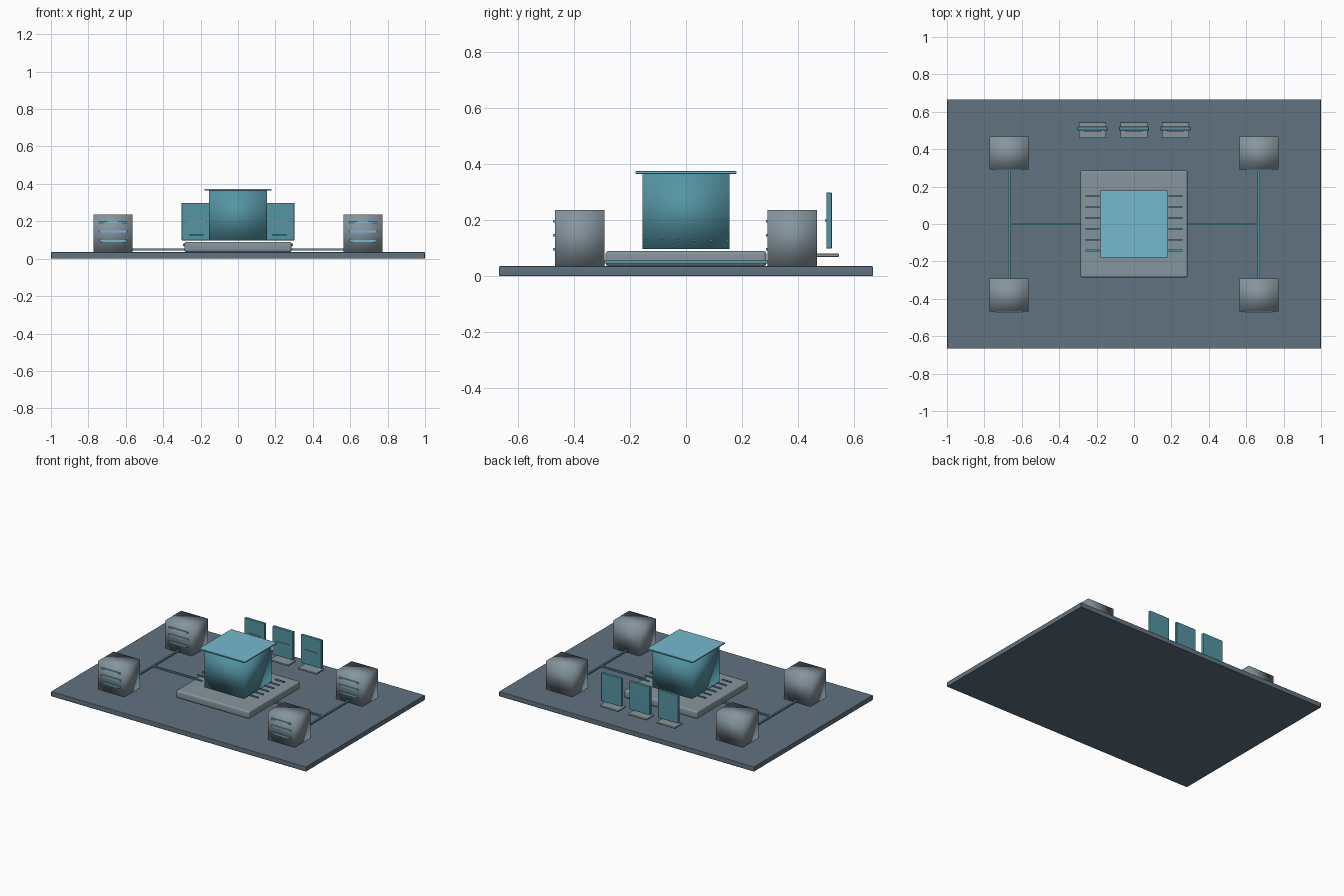
import bpy

cube = bpy.data.objects.get("Cube")
if cube:
    bpy.data.objects.remove(cube, do_unlink=True)


def material(name, r, g, b):
    m = bpy.data.materials.new(name)
    m.use_nodes = True
    m.diffuse_color = (r, g, b, 1)
    m.node_tree.nodes["Principled BSDF"].inputs["Base Color"].default_value = (r, g, b, 1)
    return m


SLATE = material("slate blue", 0.12, 0.17, 0.22)
GREY = material("cool grey", 0.24, 0.30, 0.34)
TEAL = material("teal", 0.09, 0.30, 0.37)
CYAN = material("pale cyan", 0.18, 0.49, 0.62)


def box(name, mat, centre, size, smooth=False, bevel=0):
    """Box from its centre and full size, optionally smooth or with rounded edges."""
    bpy.ops.mesh.primitive_cube_add(size=1, location=centre)
    o = bpy.context.object
    o.name = name
    o.scale = size
    bpy.ops.object.transform_apply(location=False, rotation=False, scale=True)
    o.data.materials.append(mat)
    if smooth:
        bpy.ops.object.shade_smooth()
    if bevel:
        mod = o.modifiers.new("rounded edges", "BEVEL")
        mod.width = bevel
        mod.segments = 2
        bpy.ops.object.shade_smooth()
        o.modifiers.new("flat faces", "WEIGHTED_NORMAL")
    return o


# Ground slab and raised platform
box("base", SLATE, (0, 0, 0.0175), (2, 1.333, 0.035), bevel=0.004)
box("platform", GREY, (0, 0, 0.0625), (0.574, 0.574, 0.055), bevel=0.012)

# Central block with its thin lid
box("core", TEAL, (0, 0, 0.231), (0.31, 0.31, 0.268), smooth=True)
box("core_lid", CYAN, (0, 0, 0.369), (0.36, 0.36, 0.009), bevel=0.002)

for side, sx in (("right", -1), ("left", 1)):
    # Row of pins beside the core
    for i in range(6):
        box(f"{side}_pin_{i + 1}", TEAL, (sx * 0.222, (i - 2.5) * 0.058 + 0.003, 0.127),
            (0.076, 0.009, 0.009))

    # Conduits joining the platform to the cabinets
    box(f"{side}_conduit", TEAL, (sx * 0.475, 0, 0.05), (0.385, 0.012, 0.01))
    box(f"{side}_cross_conduit", TEAL, (sx * 0.667, 0, 0.05), (0.012, 0.59, 0.01))

    # Corner cabinets with three front strips each
    for end, sy in (("front", -1), ("back", 1)):
        y = sy * 0.379
        box(f"{side}_{end}_cabinet", GREY, (sx * 0.668, y, 0.135),
            (0.208, 0.176, 0.2), smooth=True)
        for k in range(3):
            box(f"{side}_{end}_strip_{k + 1}", CYAN,
                (sx * 0.668, y - 0.09, 0.095 + k * 0.05), (0.15, 0.009, 0.009))

# Upright screens over small stands at the back
for i, x in enumerate((-0.222, 0, 0.222)):
    box(f"stand_{i + 1}", GREY, (x, 0.502, 0.074), (0.146, 0.085, 0.012), bevel=0.003)
    box(f"screen_{i + 1}", TEAL, (x, 0.51, 0.198), (0.16, 0.02, 0.2), bevel=0.003)
    box(f"screen_bar_{i + 1}", GREY, (x, 0.499, 0.198), (0.09, 0.008, 0.007))
